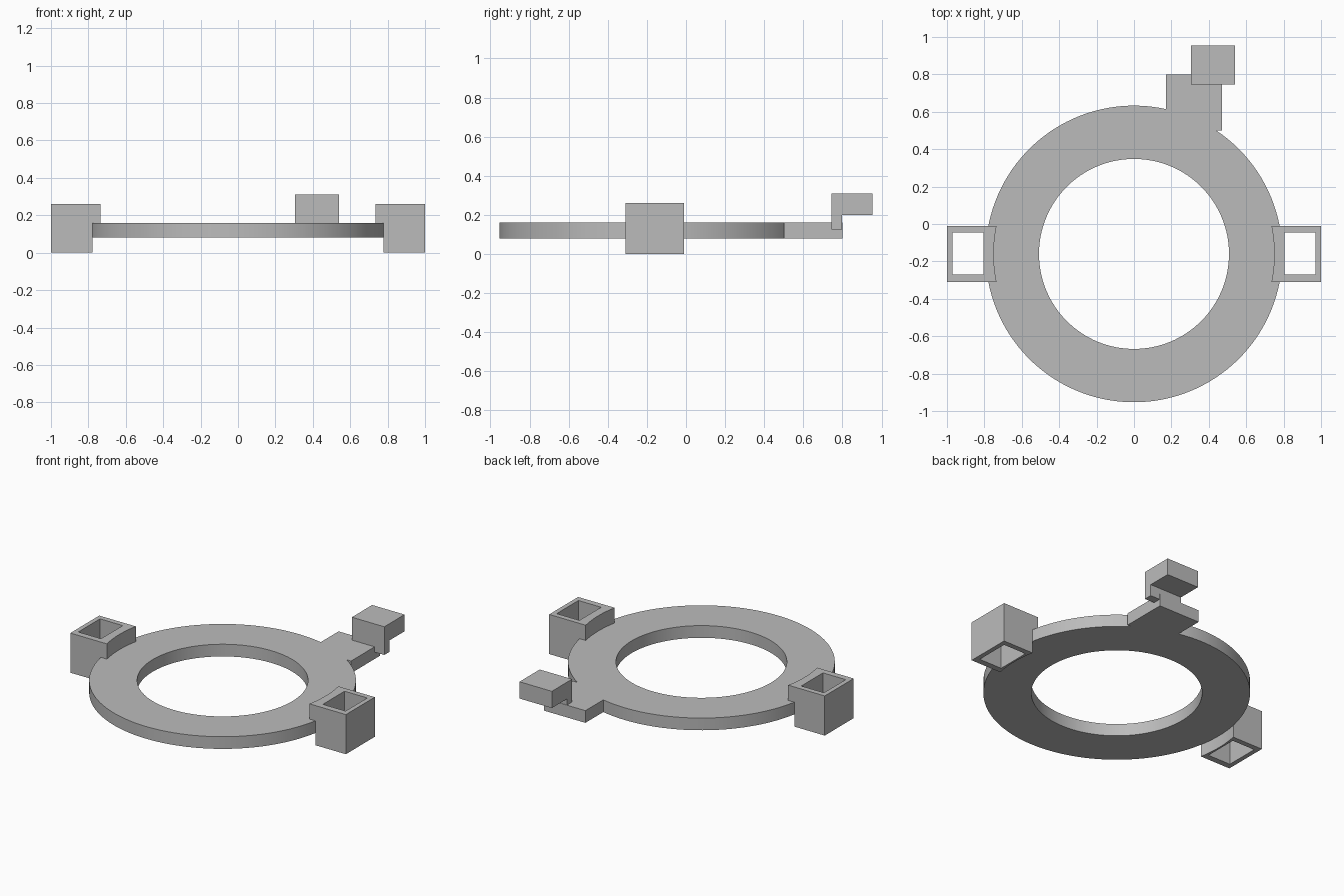
import bpy
import bmesh
from math import atan2, cos, sin, sqrt, pi, asin

old = bpy.data.objects.get("Cube")
if old:
    bpy.data.objects.remove(old, do_unlink=True)

grey = bpy.data.materials.new("plain grey")
grey.use_nodes = True
colour = (0.5, 0.5, 0.5, 1)
grey.diffuse_color = colour
grey.node_tree.nodes["Principled BSDF"].inputs["Base Color"].default_value = colour

CY = -0.16            # ring centre on y
OUTER, INNER = 0.793, 0.508
LOW, HIGH = 0.08, 0.16


def arc(radius, start, end, count):
    """Points on a circle about the ring centre, both ends included."""
    steps = [start + (end - start) * i / count for i in range(count + 1)]
    return [(radius * cos(a), CY + radius * sin(a)) for a in steps]


def rect(x0, x1, y0, y1):
    return [(x0, y0), (x1, y0), (x1, y1), (x0, y1)]


def prism(name, loops, z0, z1):
    """Extrude a flat outline, with any hole loops, from z0 to z1."""
    bm = bmesh.new()
    edges = []
    for loop in loops:
        vs = [bm.verts.new((x, y, z0)) for x, y in loop]
        edges += [bm.edges.new((v, vs[i - 1])) for i, v in enumerate(vs)]
    bmesh.ops.triangle_fill(bm, edges=edges, use_beauty=True)
    geom = bmesh.ops.extrude_face_region(bm, geom=bm.faces[:])["geom"]
    top = [g for g in geom if isinstance(g, bmesh.types.BMVert)]
    bmesh.ops.translate(bm, verts=top, vec=(0, 0, z1 - z0))
    bmesh.ops.recalc_face_normals(bm, faces=bm.faces[:])
    mesh = bpy.data.meshes.new(name)
    bm.to_mesh(mesh)
    bm.free()
    mesh.materials.append(grey)
    obj = bpy.data.objects.new(name, mesh)
    bpy.context.collection.objects.link(obj)
    bpy.ops.object.select_all(action='DESELECT')
    obj.select_set(True)
    bpy.context.view_layer.objects.active = obj
    bpy.ops.object.shade_smooth_by_angle(angle=pi / 6)
    return obj


# Flat ring with a square tab growing out of its back edge
tab_x0, tab_x1, tab_y0, tab_y1 = 0.17, 0.47, 0.5, 0.8
start = atan2(sqrt(OUTER ** 2 - tab_x0 ** 2), tab_x0)
end = asin((tab_y0 - CY) / OUTER) + 2 * pi
outline = arc(OUTER, start, end, 120)
outline += [(tab_x1, tab_y0), (tab_x1, tab_y1), (tab_x0, tab_y1)]
hole = arc(INNER, 0, 2 * pi, 128)[:-1]
prism("ring_plate", [outline, hole], LOW, HIGH)

# Square tube sockets on both sides, with a lip resting on the ring
HALF = 0.15
for side, label in ((1, "left"), (-1, "right")):
    for part, radius, z0, z1 in (("socket", OUTER, 0, HIGH),
                                 ("socket_lip", 0.75, HIGH, 0.26)):
        a = asin(HALF / radius)
        shape = arc(radius, a, -a, 12) + [(1, CY - HALF), (1, CY + HALF)]
        loops = [shape, rect(0.805, 0.97, -0.27, -0.045)]
        loops = [[(x * side, y) for x, y in loop] for loop in loops]
        prism(f"{label}_{part}", loops, z0, z1)

# Hooked block standing on the tab
prism("block_post", [rect(0.305, 0.54, 0.745, 0.798)], 0.125, 0.2)
prism("block", [rect(0.305, 0.54, 0.745, 0.955)], 0.2, 0.31)
